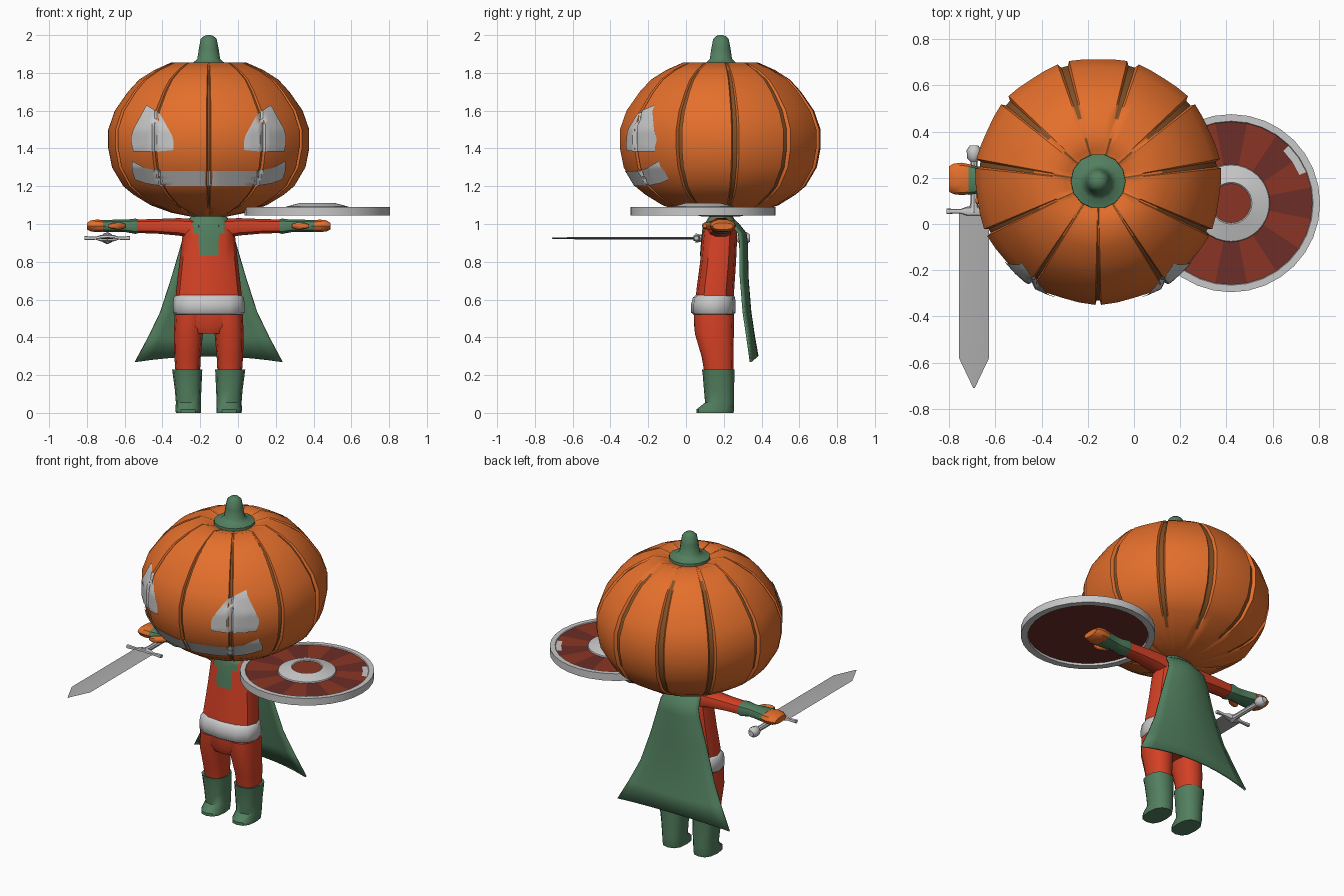
import bpy, bmesh
from math import sin, cos, pi, radians, copysign
from mathutils import Vector
from mathutils.bvhtree import BVHTree

if "Cube" in bpy.data.objects:
    bpy.data.objects.remove(bpy.data.objects["Cube"])

CX, CY = -0.155, 0.185      # body axis


def material(name, r, g, b):
    m = bpy.data.materials.new(name)
    m.use_nodes = True
    m.diffuse_color = (r, g, b, 1)
    m.node_tree.nodes["Principled BSDF"].inputs["Base Color"].default_value = (r, g, b, 1)
    return m


ORANGE = material("pumpkin orange", 0.78, 0.16, 0.025)
BROWN = material("groove brown", 0.22, 0.08, 0.02)
GREEN = material("cloth green", 0.085, 0.215, 0.115)
RED = material("tunic red", 0.66, 0.052, 0.018)
WHITE = material("soft white", 0.58, 0.58, 0.58)
STEEL = material("blade steel", 0.42, 0.42, 0.42)
BRICK = material("shield red", 0.26, 0.036, 0.018)
MAROON = material("shield dark red", 0.15, 0.026, 0.02)


def finish(name, bm, mats, angle=40):
    me = bpy.data.meshes.new(name)
    bm.to_mesh(me)
    bm.free()
    for m in mats:
        me.materials.append(m)
    me.shade_smooth()
    me.set_sharp_from_angle(angle=radians(angle))
    ob = bpy.data.objects.new(name, me)
    bpy.context.collection.objects.link(ob)
    return ob


def skin(name, rings, mats, rule=None, caps=(0, 0), angle=40):
    """Closed skin over rings of points; rule(ring, side) picks the material."""
    bm = bmesh.new()
    vs = [[bm.verts.new(p) for p in ring] for ring in rings]
    n = len(vs[0])
    for i in range(len(vs) - 1):
        for j in range(n):
            k = (j + 1) % n
            f = bm.faces.new((vs[i][j], vs[i][k], vs[i + 1][k], vs[i + 1][j]))
            f.material_index = rule(i, j) if rule else 0
    for ring, c in ((vs[0], caps[0]), (vs[-1], caps[1])):
        bm.faces.new(ring).material_index = c
    bmesh.ops.recalc_face_normals(bm, faces=bm.faces)
    return finish(name, bm, mats, angle)


def loft(name, axis, rows, mats, rule=None, sides=12, power=0.8, caps=(0, 0), angle=40):
    """Rows are (position along axis, centre a, centre b, half a, half b)."""
    rings = []
    for t, a, b, ha, hb in rows:
        ring = []
        for j in range(sides):
            c, s = cos(2 * pi * j / sides), sin(2 * pi * j / sides)
            u = a + ha * copysign(abs(c) ** power, c)
            v = b + hb * copysign(abs(s) ** power, s)
            ring.append({"x": (t, u, v), "y": (u, t, v), "z": (u, v, t)}[axis])
        rings.append(ring)
    return skin(name, rings, mats, rule, caps, angle)


def plate(name, target, columns, mat, steps=5, rows=10, lift=0.007):
    """Thin patch laid on the front of target; columns are (dx, low z, high z)."""
    me = target.data
    tree = BVHTree.FromPolygons([v.co for v in me.vertices], [p.vertices for p in me.polygons])
    cols = []
    for a, b in zip(columns, columns[1:]):
        cols += [Vector(a).lerp(Vector(b), k / steps) for k in range(steps)]
    cols.append(Vector(columns[-1]))
    bm = bmesh.new()
    grid = []
    for dx, lo, hi in cols:
        line = []
        for r in range(rows + 1):
            p = Vector((CX + dx, -2, lo + (hi - lo) * r / rows))
            hit = tree.ray_cast(p, Vector((0, 1, 0)))[0] or Vector((p.x, CY, p.z))
            out = Vector((hit.x - CX, hit.y - CY, 0)).normalized()
            line.append(bm.verts.new(hit + out * lift))
        grid.append(line)
    for l, m in zip(grid, grid[1:]):
        for r in range(rows):
            bm.faces.new((l[r], m[r], m[r + 1], l[r + 1]))
    return finish(name, bm, [mat])


# Pumpkin head: eleven lobes with dark grooves between them
spokes = []
for rib in range(11):
    mid = -90 + rib * 360 / 11
    w = 1.1 + 0.4 * sin(radians(mid))
    half = 180 / 11
    spokes += [(mid - 1.9 * w, 1), (mid - 1.1 * w, 0.965), (mid + 1.1 * w, 0.965), (mid + 1.9 * w, 1),
               (mid + half * 0.55, 0.992), (mid + half, 0.986), (mid + half * 1.45, 0.992)]
profile = [(.1, 1.04), (.2, 1.06), (.31, 1.10), (.4, 1.155), (.455, 1.2), (.515, 1.3), (.535, 1.4),
           (.535, 1.5), (.5, 1.6), (.43, 1.7), (.37, 1.765), (.29, 1.815), (.2, 1.855), (.14, 1.84), (.08, 1.82)]
head_rings = [[(CX + r * k * cos(radians(a)), CY + r * k * sin(radians(a)), z) for a, k in spokes]
              for r, z in profile]
head = skin("pumpkin_head", head_rings, [ORANGE, BROWN],
            lambda i, j: int(j % 7 == 1 and 1 < i and i != 11))

loft("pumpkin_stem", "z", [(z, CX, CY, r, r) for z, r in
     [(1.82, .12), (1.848, .118), (1.856, .08), (1.875, .06), (1.93, .052), (1.98, .042), (1.995, .025), (2, .01)]],
     [GREEN], sides=14, power=1, angle=60)

# Carved face
eye = [(.185, 1.395, 1.44), (.19, 1.39, 1.465), (.255, 1.385, 1.585), (.325, 1.385, 1.63),
       (.395, 1.385, 1.5), (.405, 1.43, 1.465)]
plate("left_eye", head, eye, WHITE)
plate("right_eye", head, [(-x, lo, hi) for x, lo, hi in reversed(eye)], WHITE)
grin = [(0, 1.2, 1.28), (.24, 1.2, 1.28), (.33, 1.215, 1.295), (.385, 1.235, 1.325), (.4, 1.28, 1.335)]
plate("mouth", head, [(-x, lo, hi) for x, lo, hi in reversed(grin[1:])] + grin, WHITE, steps=8)

# Tunic, with green shoulders and a stepped bib
torso = loft("torso", "z", [
    (.52, CX, .15, .18, .105), (.65, CX, .155, .172, .1), (.8, CX, .17, .155, .095), (.93, CX, .178, .14, .093),
    (.99, CX, .18, .13, .088), (1.02, CX, .185, .115, .075), (1.045, CX, .185, .085, .06)],
    [RED, GREEN], lambda i, j: int(i > 3), caps=(0, 1))
plate("collar_bib", torso, [(-.08, .95, .995), (-.051, .95, .995), (-.05, .83, .995), (.05, .83, .995),
                            (.051, .95, .995), (.08, .95, .995)], GREEN, lift=0.005)
loft("belt", "z", [(.52, CX, .146, .18, .105), (.53, CX, .144, .19, .117), (.575, CX, .145, .19, .118),
                   (.61, CX, .148, .186, .112), (.625, CX, .152, .17, .1)], [WHITE], angle=60)
loft("hips", "z", [(.42, CX, .15, .12, .09), (.46, CX, .148, .17, .105), (.53, CX, .148, .178, .107)], [RED])

# Limbs, mirrored on both sides
for side, s in (("left", 1), ("right", -1)):
    def leg(name, rows, mat):
        loft(f"{side}_{name}", "z", [(z, CX + s * dx, y, hx, hy) for z, dx, y, hx, hy in rows], [mat], sides=12)

    def arm(name, rows, mat):
        loft(f"{side}_{name}", "x", [(CX + s * dx, y, z, hy, hz) for dx, y, z, hy, hz in rows], [mat], sides=10)

    leg("trouser_leg", [(.2, .111, .175, .064, .075), (.3, .112, .167, .07, .085), (.42, .108, .15, .077, .103),
                        (.52, .095, .148, .085, .107)], RED)
    leg("boot", [(0, .108, .153, .066, .098), (.018, .108, .155, .068, .1), (.055, .108, .178, .066, .077),
                 (.12, .109, .175, .07, .08), (.21, .113, .172, .078, .084), (.23, .114, .17, .08, .087),
                 (.225, .112, .172, .066, .076)], GREEN)
    arm("sleeve", [(.08, .18, .975, .07, .055), (.16, .185, .985, .062, .048), (.28, .19, .988, .052, .04),
                   (.39, .19, .988, .048, .037)], RED)
    arm("glove", [(.375, .19, .988, .052, .04), (.39, .19, .988, .056, .042), (.44, .19, .99, .046, .034),
                  (.5, .19, .99, .055, .034), (.56, .192, .99, .066, .033)], GREEN)
    arm("hand", [(.55, .193, .99, .064, .031), (.59, .195, .99, .07, .035), (.625, .195, .99, .066, .03),
                 (.645, .195, .988, .055, .018)], ORANGE)
    arm("thumb", [(.44, .145, .99, .012, .01), (.47, .125, .99, .025, .02), (.51, .105, .99, .02, .018),
                  (.53, .1, .99, .01, .01)], ORANGE)

# Cape: a flaring sheet that hangs from the neck
bm = bmesh.new()
cape_rows = [(1.035, .09, .235), (1.0, .115, .275), (.95, .13, .315), (.9, .142, .322), (.72, .195, .325),
             (.535, .255, .34), (.4, .32, .36), (.285, .39, .378)]
sheet = []
for z, half, y in cape_rows:
    drop = 0.03 if z < 0.3 else 0
    us = [k / 5 - 1 for k in range(11)]
    sheet.append([bm.verts.new((CX + half * u, y - .035 * u * u, z + drop * (.5 - u * u))) for u in us])
for a, b in zip(sheet, sheet[1:]):
    for k in range(10):
        bm.faces.new((a[k], b[k], b[k + 1], a[k + 1]))
bmesh.ops.recalc_face_normals(bm, faces=bm.faces)
cape = finish("cape", bm, [GREEN])
thick = cape.modifiers.new("thickness", "SOLIDIFY")
thick.thickness = 0.012
thick.offset = 0

# Round shield lying flat on the left arm
def shield_paint(i, j):
    if i == 0:
        return 2
    if i == 6 and j in (2, 3):
        return 0
    if i in (6, 7):
        return 1 + (1 - ((j + 1) // 2) % 2)
    return 0


loft("shield", "z", [(z, .42, .09, r, r) for r, z in
     [(.05, 1.06), (.345, 1.06), (.345, 1.045), (.385, 1.045), (.385, 1.09), (.355, 1.09), (.352, 1.085),
      (.32, 1.085), (.168, 1.085), (.165, 1.092), (.09, 1.112), (.085, 1.108)]],
     [WHITE, BRICK, MAROON], shield_paint, sides=32, power=1, caps=(2, 1), angle=25)

# Sword held under the right hand
SX, SZ = -0.692, 0.925
loft("sword_blade", "y", [(.05, SX, SZ, .065, .006), (-.58, SX, SZ, .065, .006), (-.71, SX, SZ, .003, .003)],
     [STEEL], sides=4, power=1, angle=20)
loft("sword_guard", "x", [(SX + dx, .055, SZ, h, h * .9) for dx, h in
     [(-.12, .012), (-.06, .009), (-.03, .02), (.03, .02), (.06, .009), (.12, .012)]], [WHITE], sides=8)
loft("sword_grip", "y", [(y, SX, SZ, r, r) for y, r in
     [(.05, .025), (.09, .016), (.27, .016), (.285, .03), (.32, .032), (.34, .018)]], [WHITE], sides=8, power=1)
